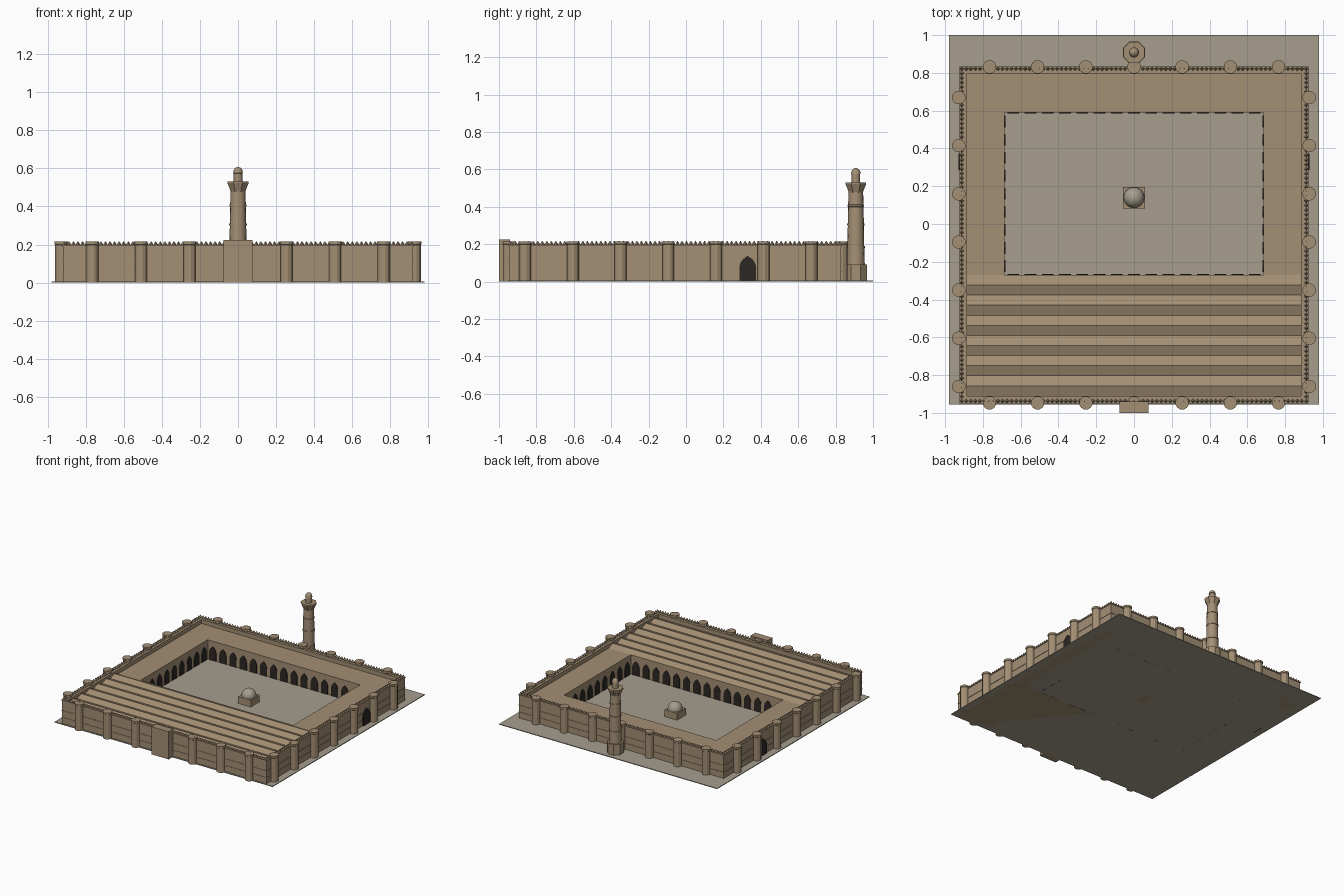
import bpy, bmesh, math
from mathutils import Matrix, Vector

if "Cube" in bpy.data.objects:
    bpy.data.objects.remove(bpy.data.objects["Cube"])


def mat(name, c):
    m = bpy.data.materials.new(name)
    m.diffuse_color = (*c, 1)
    m.use_nodes = True
    m.node_tree.nodes["Principled BSDF"].inputs["Base Color"].default_value = m.diffuse_color
    return m


STONE = mat("sandstone", (0.37, 0.275, 0.175))
PAVE = mat("paving", (0.38, 0.34, 0.27))
DARK = mat("shadowed_opening", (0.025, 0.02, 0.017))


def finish(name, bm, m, smooth=False):
    bmesh.ops.recalc_face_normals(bm, faces=bm.faces)
    me = bpy.data.meshes.new(name)
    bm.to_mesh(me)
    bm.free()
    ob = bpy.data.objects.new(name, me)
    bpy.context.collection.objects.link(ob)
    me.materials.append(m)
    if smooth:
        bpy.ops.object.select_all(action='DESELECT')
        ob.select_set(True)
        bpy.context.view_layer.objects.active = ob
        bpy.ops.object.shade_smooth_by_angle(angle=math.radians(35))
    return ob


def box(bm, x0, x1, y0, y1, z0, z1):
    M = Matrix.Translation(((x0 + x1) / 2, (y0 + y1) / 2, (z0 + z1) / 2)) @ \
        Matrix.Diagonal((x1 - x0, y1 - y0, z1 - z0, 1))
    bmesh.ops.create_cube(bm, size=1, matrix=M)


def prism(bm, pts, vec):
    f = bm.faces.new([bm.verts.new(p) for p in pts])
    r = bmesh.ops.extrude_face_region(bm, geom=[f])
    bmesh.ops.translate(bm, vec=vec, verts=[v for v in r['geom'] if isinstance(v, bmesh.types.BMVert)])


def lathe(bm, prof, x, y, n, turn=0.0):
    rings = []
    for r, z in prof:
        rings.append([bm.verts.new((x + r * math.cos(turn + 2 * math.pi * i / n),
                                    y + r * math.sin(turn + 2 * math.pi * i / n), z)) for i in range(n)])
    for a, b in zip(rings, rings[1:]):
        for i in range(n):
            bm.faces.new((a[i], a[(i + 1) % n], b[(i + 1) % n], b[i]))
    bm.faces.new(rings[0][::-1])
    bm.faces.new(rings[-1])


def arch(bm, centre, along, w, h, depth):
    """Pointed arch panel standing on the ground, thickened both ways."""
    a = Vector(along)
    n = Vector((-a.y, a.x, 0))
    half = [(w / 2, 0), (w / 2, h * .6), (w * .43, h * .74), (w * .28, h * .87)]
    out = half + [(0, h)] + [(-u, z) for u, z in reversed(half)]
    c = Vector(centre) - n * depth / 2
    prism(bm, [c + a * u + Vector((0, 0, z)) for u, z in out], n * depth)


X, Y0, Y1 = 0.92, -0.945, 0.83          # outer wall
T, TOP, ROOF = 0.035, 0.195, 0.162      # wall thickness, wall top, roof level
CX, CY0, CY1 = 0.685, -0.27, 0.59       # courtyard

# paved base
bm = bmesh.new()
box(bm, -0.98, 0.98, -0.955, 1.0, 0, 0.006)
finish("paved_base", bm, PAVE)


def ring_of_boxes(name, out, thick, z0, z1):
    bm = bmesh.new()
    for s in (-1, 1):
        box(bm, *sorted((s * (X + out), s * (X + out - thick))), Y0 - out, Y1 + out, z0, z1)
    i = X + out - thick
    box(bm, -i, i, Y0 - out, Y0 - out + thick, z0, z1)
    box(bm, -i, i, Y1 + out - thick, Y1 + out, z0, z1)
    finish(name, bm, STONE)


# outer wall and thin string courses
ring_of_boxes("outer_wall", 0, T, 0, TOP)
for k, z in enumerate((0.055, 0.11)):
    ring_of_boxes(f"string_course_{k}", 0.003, 0.01, z - 0.002, z + 0.002)
ring_of_boxes("wall_coping", 0.004, 0.014, TOP - 0.006, TOP + 0.002)

# arcades on three sides of the court
bm = bmesh.new()
xi = X - T
box(bm, -xi, -CX, CY0, Y1 - T, 0, ROOF)
box(bm, CX, xi, CY0, Y1 - T, 0, ROOF)
box(bm, -CX, CX, CY1, Y1 - T, 0, ROOF)
finish("arcade_blocks", bm, STONE)

# prayer hall with six parallel low gables
bm = bmesh.new()
box(bm, -xi, xi, Y0 + T, CY0, 0, ROOF)
finish("prayer_hall", bm, STONE)
bm = bmesh.new()
p = (CY0 - Y0 - T) / 6
for i in range(6):
    y = Y0 + T + i * p
    prism(bm, [(-xi, y, ROOF), (-xi, y + p, ROOF), (-xi, y + p / 2, ROOF + 0.02)], (2 * xi, 0, 0))
finish("hall_roof_gables", bm, STONE)

# courtyard arches
bm = bmesh.new()
NX, NY = 15, 9
for i in range(NX):
    x = -CX + (i + .5) * 2 * CX / NX
    for y in (CY0, CY1):
        arch(bm, (x, y, 0), (1, 0, 0), 0.062, 0.12, 0.008)
for i in range(NY):
    y = CY0 + (i + .5) * (CY1 - CY0) / NY
    for x in (-CX, CX):
        arch(bm, (x, y, 0), (0, 1, 0), 0.062, 0.12, 0.008)
finish("courtyard_arches", bm, DARK)

# side gateways
bm = bmesh.new()
for s in (-1, 1):
    arch(bm, (s * X, 0.33, 0), (0, 1, 0), 0.088, 0.138, 0.016)
finish("side_gateways", bm, DARK)

# half-round buttress towers
bm = bmesh.new()
tower = [(0.033, 0), (0.033, 0.198), (0.036, 0.201), (0.036, 0.215)]
spots = [(i * 0.255, y) for i in range(-3, 4) for y in (Y0 - 0.002, Y1 + 0.002)]
spots += [(s * 0.928, 0.67 - i * 0.255) for i in range(7) for s in (-1, 1)]
for x, y in spots:
    lathe(bm, tower, x, y, 12, math.pi / 12)
finish("buttress_towers", bm, STONE)

# pointed merlons along the wall top
bm = bmesh.new()
mer = [(0.011, TOP), (0.011, TOP + 0.007), (0.002, TOP + 0.021)]
e = 0.008
nx, ny = 76, 73
for i in range(nx + 1):
    x = -(X - e) + i * 2 * (X - e) / nx
    for y in (Y0 + e, Y1 - e):
        lathe(bm, mer, x, y, 4)
for i in range(1, ny):
    y = Y0 + e + i * (Y1 - Y0 - 2 * e) / ny
    for x in (-(X - e), X - e):
        lathe(bm, mer, x, y, 4)
finish("merlons", bm, STONE)

# projecting niche block on the front wall
bm = bmesh.new()
box(bm, -0.077, 0.077, -1.0, -0.94, 0, 0.225)
finish("niche_block", bm, STONE)

# minaret
MY = 0.908
bm = bmesh.new()
lathe(bm, [(0.064, 0), (0.064, 0.092)], 0, MY, 8, math.pi / 8)
finish("minaret_base", bm, STONE)
bm = bmesh.new()
lathe(bm, [(0.048, 0.09), (0.045, 0.18), (0.048, 0.181), (0.048, 0.19), (0.045, 0.191),
           (0.043, 0.30), (0.046, 0.301), (0.046, 0.31), (0.043, 0.311),
           (0.041, 0.40), (0.044, 0.401), (0.044, 0.41), (0.041, 0.411), (0.039, 0.485)], 0, MY, 16)
finish("minaret_shaft", bm, STONE, True)
bm = bmesh.new()
lathe(bm, [(0.040, 0.475), (0.046, 0.49), (0.060, 0.522), (0.060, 0.53)], 0, MY, 8, math.pi / 8)
finish("minaret_gallery", bm, STONE)
bm = bmesh.new()
dome = [(0.025 * math.cos(a * math.pi / 14), 0.579 + 0.028 * math.sin(a * math.pi / 14)) for a in range(7)]
lathe(bm, [(0.023, 0.525), (0.023, 0.574), (0.027, 0.575)] + dome + [(0.001, 0.608)], 0, MY, 16)
finish("minaret_lantern", bm, STONE, True)

# domed fountain house in the court
bm = bmesh.new()
box(bm, -0.057, 0.057, 0.083, 0.197, 0, 0.062)
finish("fountain_house", bm, STONE)
bm = bmesh.new()
lathe(bm, [(0.055, 0.06)] + [(0.055 * math.cos(a * math.pi / 16), 0.066 + 0.055 * math.sin(a * math.pi / 16))
                             for a in range(8)] + [(0.001, 0.121)], 0, 0.14, 24)
finish("fountain_dome", bm, PAVE, True)
